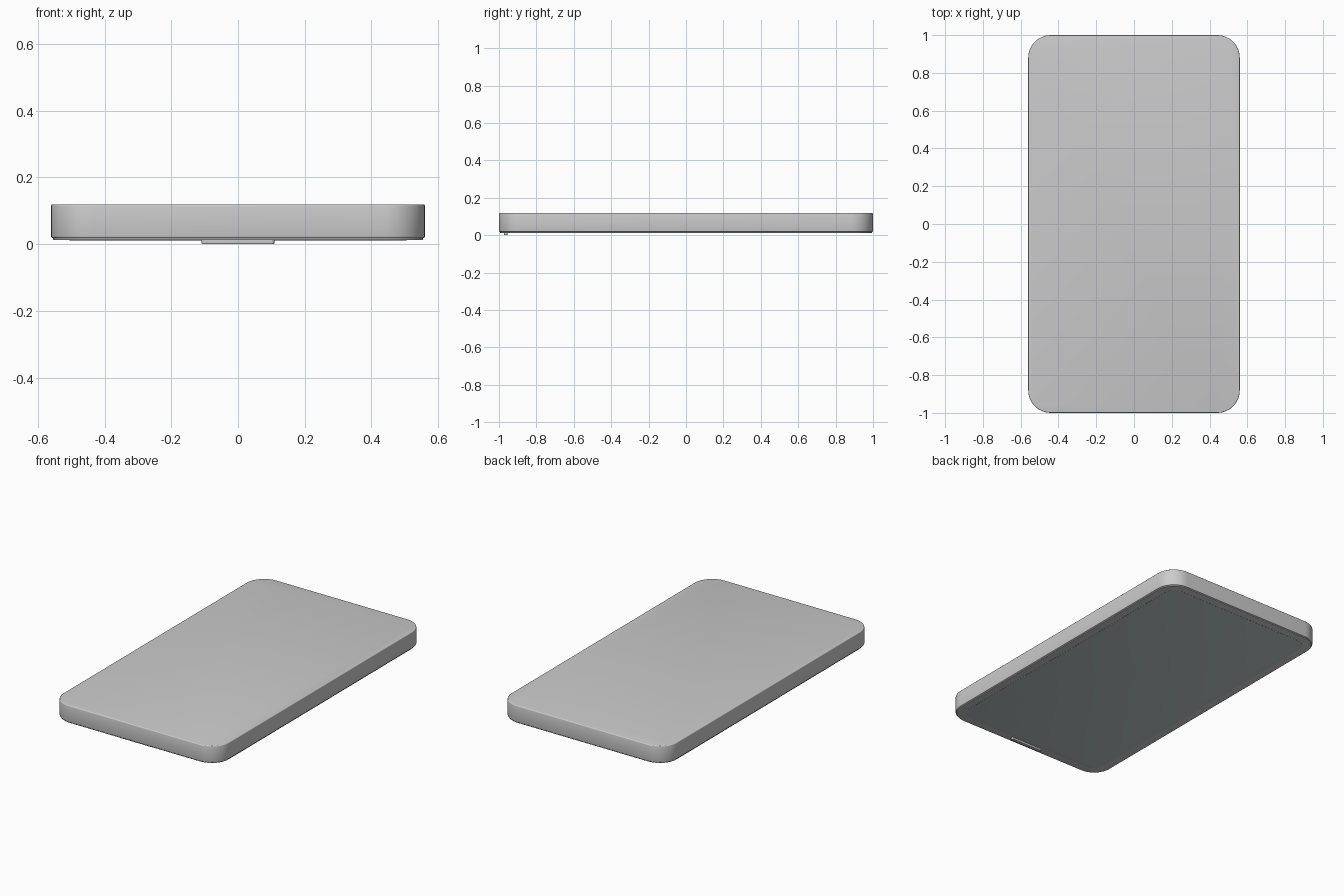
import bpy, bmesh, math

if "Cube" in bpy.data.objects:
    bpy.data.objects.remove(bpy.data.objects["Cube"])


def slab(name, hx, hy, r, z0, z1, bevel=0.0, cy=0.0, seg=12):
    """Rounded-rectangle plate with softened top and bottom rims."""
    bm = bmesh.new()
    ring = []
    for i, (sx, sy) in enumerate([(1, 1), (-1, 1), (-1, -1), (1, -1)]):
        for k in range(seg + 1):
            a = math.pi / 2 * (i + k / seg)
            ring.append(bm.verts.new((sx * (hx - r) + r * math.cos(a),
                                      cy + sy * (hy - r) + r * math.sin(a), z0)))
    base = bm.faces.new(ring)
    top = bmesh.ops.extrude_face_region(bm, geom=[base])["geom"]
    for v in top:
        if isinstance(v, bmesh.types.BMVert):
            v.co.z = z1
    bmesh.ops.recalc_face_normals(bm, faces=bm.faces[:])
    if bevel:
        rims = [e for e in bm.edges if abs(e.verts[0].co.z - e.verts[1].co.z) < 1e-6]
        bmesh.ops.bevel(bm, geom=rims, offset=bevel, segments=3,
                        profile=0.5, affect='EDGES')
    me = bpy.data.meshes.new(name)
    bm.to_mesh(me)
    bm.free()
    ob = bpy.data.objects.new(name, me)
    bpy.context.collection.objects.link(ob)
    bpy.context.view_layer.objects.active = ob
    ob.select_set(True)
    bpy.ops.object.shade_smooth_by_angle(angle=math.radians(35))
    ob.select_set(False)
    return ob


# Main shell
slab("body_shell", 0.56, 1.0, 0.12, 0.018, 0.119, 0.005)

# Slightly inset rim plate on the underside
slab("lower_rim", 0.554, 0.994, 0.114, 0.012, 0.022, 0.002)

# Dark display panel set into the rim
panel = slab("display_panel", 0.505, 0.945, 0.075, 0.0112, 0.016, 0.0006)
mat = bpy.data.materials.new("panel_grey")
mat.diffuse_color = (0.50, 0.57, 0.57, 1)
mat.use_nodes = True
mat.node_tree.nodes["Principled BSDF"].inputs["Base Color"].default_value = mat.diffuse_color
panel.data.materials.append(mat)

# Small raised bar near the front edge of the underside
slab("front_bar", 0.109, 0.010, 0.009, 0.0, 0.016, 0.002, cy=-0.964)
